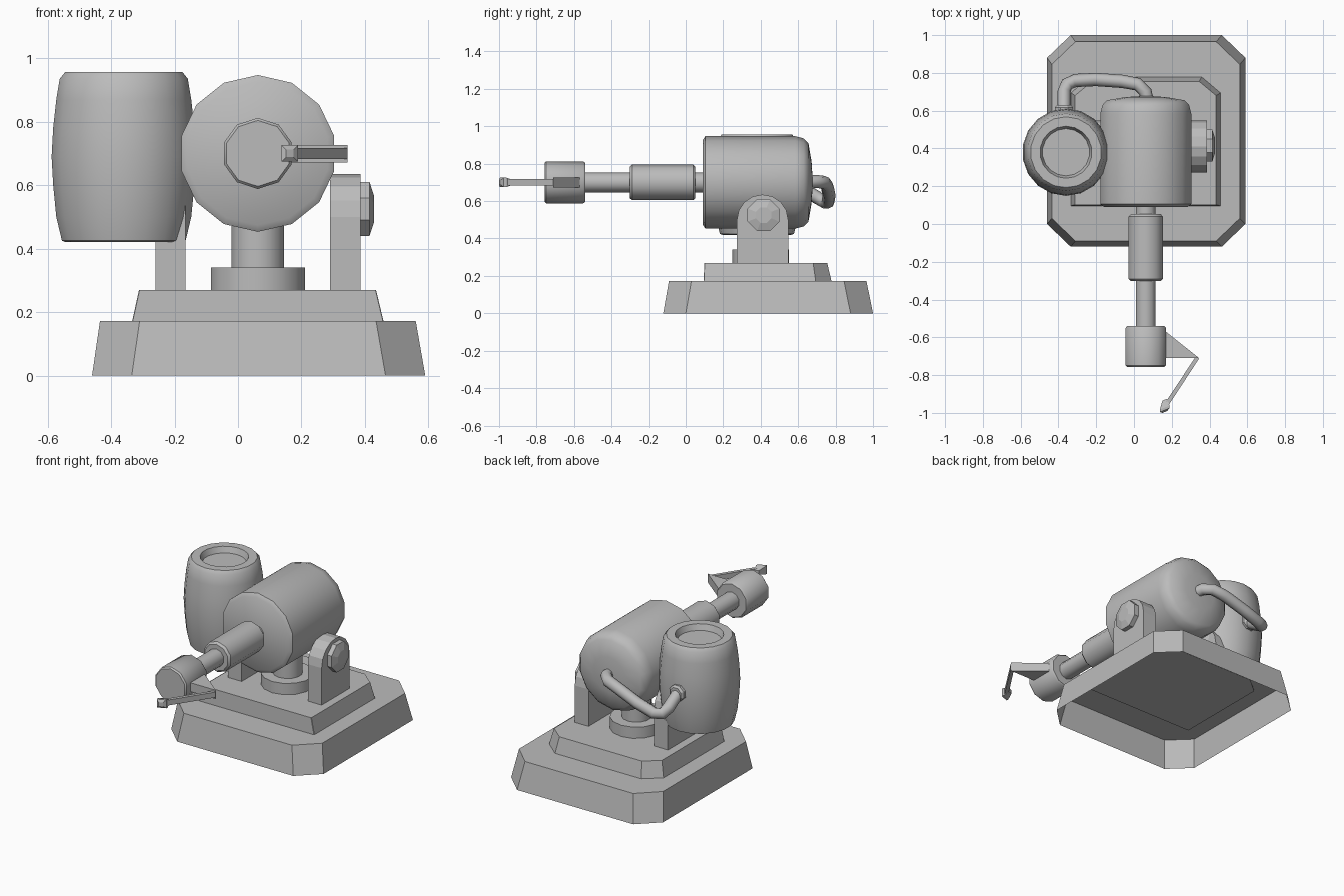
import bpy, bmesh, math
from mathutils import Vector, Matrix

if "Cube" in bpy.data.objects:
    bpy.data.objects.remove(bpy.data.objects["Cube"])

grey = bpy.data.materials.new("plain_grey")
grey.use_nodes = True
grey.diffuse_color = (0.5, 0.5, 0.5, 1)
grey.node_tree.nodes["Principled BSDF"].inputs["Base Color"].default_value = (0.5, 0.5, 0.5, 1)


def finish(name, bm, smooth=None):
    bmesh.ops.recalc_face_normals(bm, faces=bm.faces)
    me = bpy.data.meshes.new(name)
    bm.to_mesh(me)
    bm.free()
    ob = bpy.data.objects.new(name, me)
    bpy.context.collection.objects.link(ob)
    me.materials.append(grey)
    if smooth:
        bpy.ops.object.select_all(action='DESELECT')
        ob.select_set(True)
        bpy.context.view_layer.objects.active = ob
        bpy.ops.object.shade_smooth_by_angle(angle=math.radians(smooth))
    return ob


def loft(name, rings, smooth=None, cap_start=True, cap_end=True):
    """Skin a list of equal-length point rings."""
    bm = bmesh.new()
    vs = [[bm.verts.new(p) for p in ring] for ring in rings]
    n = len(rings[0])
    for a, b in zip(vs, vs[1:]):
        for i in range(n):
            j = (i + 1) % n
            bm.faces.new((a[i], a[j], b[j], b[i]))
    if cap_start:
        bm.faces.new(vs[0])
    if cap_end:
        bm.faces.new(vs[-1])
    return finish(name, bm, smooth)


def lathe(name, centre, axis, profile, sides, turn=0.0, smooth=40):
    """Turn (radius, distance) pairs around an axis through centre."""
    u, v = {'X': ((0, 1, 0), (0, 0, 1)), 'Y': ((1, 0, 0), (0, 0, 1)),
            'Z': ((1, 0, 0), (0, 1, 0))}[axis]
    u, v = Vector(u), Vector(v)
    w = Vector([float(axis == k) for k in 'XYZ'])
    c = Vector(centre)
    ang = [2 * math.pi * i / sides + turn for i in range(sides)]
    return loft(name, [[c + w * t + r * (u * math.sin(a) + v * math.cos(a)) for a in ang]
                       for r, t in profile], smooth)


def outline(x0, x1, y0, y1, z, front_cut, back_cut):
    """Rectangle with cut corners; a cut is (along x, along y)."""
    fx, fy = front_cut
    bx, by = back_cut
    return [(x, y, z) for x, y in (
        (x0 + fx, y0), (x1 - fx, y0), (x1, y0 + fy), (x1, y1 - by),
        (x1 - bx, y1), (x0 + bx, y1), (x0, y1 - by), (x0, y0 + fy))]


def prism(name, points, axis, lo, hi):
    """Extrude a flat outline along one axis."""
    def put(p, d):
        p = list(p)
        p.insert(axis, d)
        return p
    return loft(name, [[put(p, d) for p in points] for d in (lo, hi)])


CX, CZ = 0.0625, 0.70   # axis of the body and barrel

# Stepped base, hollow underneath
cut = (0.125, 0.12)
loft("base_plinth", [outline(-0.46, 0.59, -0.12, 1.0, 0, cut, cut),
                     outline(-0.435, 0.56, -0.09, 0.965, 0.172, cut, cut)], cap_start=False)
tiny = (0.002, 0.002)
loft("base_step", [outline(-0.335, 0.46, 0.095, 0.78, 0.165, tiny, (0.1, 0.085)),
                   outline(-0.312, 0.435, 0.10, 0.755, 0.27, tiny, (0.09, 0.075))])

# Swivel post
lathe("swivel_disc", (CX, 0.40, 0), 'Z', [(0.152, 0.26), (0.152, 0.34)], 14)
lathe("swivel_post", (CX, 0.40, 0), 'Z', [(0.085, 0.33), (0.085, 0.55)], 14)

# Side supports with rounded tops and pivot caps
arch = [(0.273, 0.26), (0.547, 0.26)] + [
    (0.41 + 0.137 * math.cos(math.pi * i / 8), 0.50 + 0.135 * math.sin(math.pi * i / 8))
    for i in range(9)]
for side, s in (("left", 1), ("right", -1)):
    prism(side + "_support", arch, 0, CX + s * 0.228, CX + s * 0.323)
    lathe(side + "_pivot_cap", (CX, 0.415, 0.525), 'X',
          [(0.092, s * 0.31), (0.092, s * 0.352), (0.045, s * 0.366)], 8, math.pi / 8, None)

# Main body with domed back
lathe("body", (CX, 0, CZ), 'Y',
      [(0.226, 0.09), (0.247, 0.105), (0.247, 0.585), (0.235, 0.63),
       (0.21, 0.655), (0.11, 0.672), (0.03, 0.677)], 14)

# Barrel pieces
lathe("barrel_neck", (CX, 0, CZ), 'Y', [(0.054, 0.03), (0.054, 0.12)], 10)
lathe("barrel_sleeve", (CX, 0, CZ), 'Y',
      [(0.083, -0.303), (0.095, -0.29), (0.095, 0.04), (0.083, 0.052)], 10)
lathe("barrel_tube", (CX, 0, CZ), 'Y', [(0.054, -0.56), (0.054, -0.29)], 10)
lathe("muzzle", (CX, 0, CZ), 'Y',
      [(0.104, -0.757), (0.112, -0.748), (0.112, -0.55), (0.104, -0.54)], 10)

# Bracket and trigger arm beside the muzzle
prism("arm_bracket", [(0.15, -0.71), (0.345, -0.71), (0.15, -0.555)], 2, 0.672, 0.727)
prism("arm", [(0.325, -0.705), (0.345, -0.712), (0.173, -0.975), (0.153, -0.965)],
      2, 0.683, 0.717)
loft("arm_tip", [[(0.163 + dx * k, y + dx * 0.4 * k, CZ + dz * k)
                  for dx, dz in ((-1, -1), (1, -1), (1, 1), (-1, 1))]
                 for k, y in ((0.012, -0.93), (0.026, -0.972), (0.026, -0.985), (0.012, -0.995))])

# Barrel-shaped tank with a recessed lid
lathe("tank", (-0.36, 0.38, 0), 'Z',
      [(0.185, 0.42), (0.198, 0.425), (0.216, 0.50), (0.226, 0.60), (0.231, 0.69),
       (0.226, 0.78), (0.216, 0.87), (0.205, 0.935), (0.188, 0.956),
       (0.138, 0.956), (0.125, 0.92)], 18)

# Hose from the body to the tank
lathe("hose_collar", (-0.37, 0, 0.68), 'Y', [(0.052, 0.56), (0.052, 0.618), (0.04, 0.63)], 8,
      math.pi / 8, None)
path = [(CX + 0.01, 0.64, 0.70), (0.06, 0.70, 0.705), (0.02, 0.74, 0.70), (-0.06, 0.755, 0.68),
        (-0.20, 0.765, 0.63), (-0.31, 0.76, 0.595), (-0.355, 0.74, 0.595),
        (-0.37, 0.70, 0.62), (-0.37, 0.60, 0.68)]
pts = [Vector(p) for p in path]
rings = []
for i, p in enumerate(pts):
    t = (pts[min(i + 1, len(pts) - 1)] - pts[max(i - 1, 0)]).normalized()
    a = t.cross(Vector((0, 0, 1))).normalized()
    b = a.cross(t)
    rings.append([p + 0.035 * (a * math.cos(k * math.pi / 4) + b * math.sin(k * math.pi / 4))
                  for k in range(8)])
loft("hose", rings, 50)
